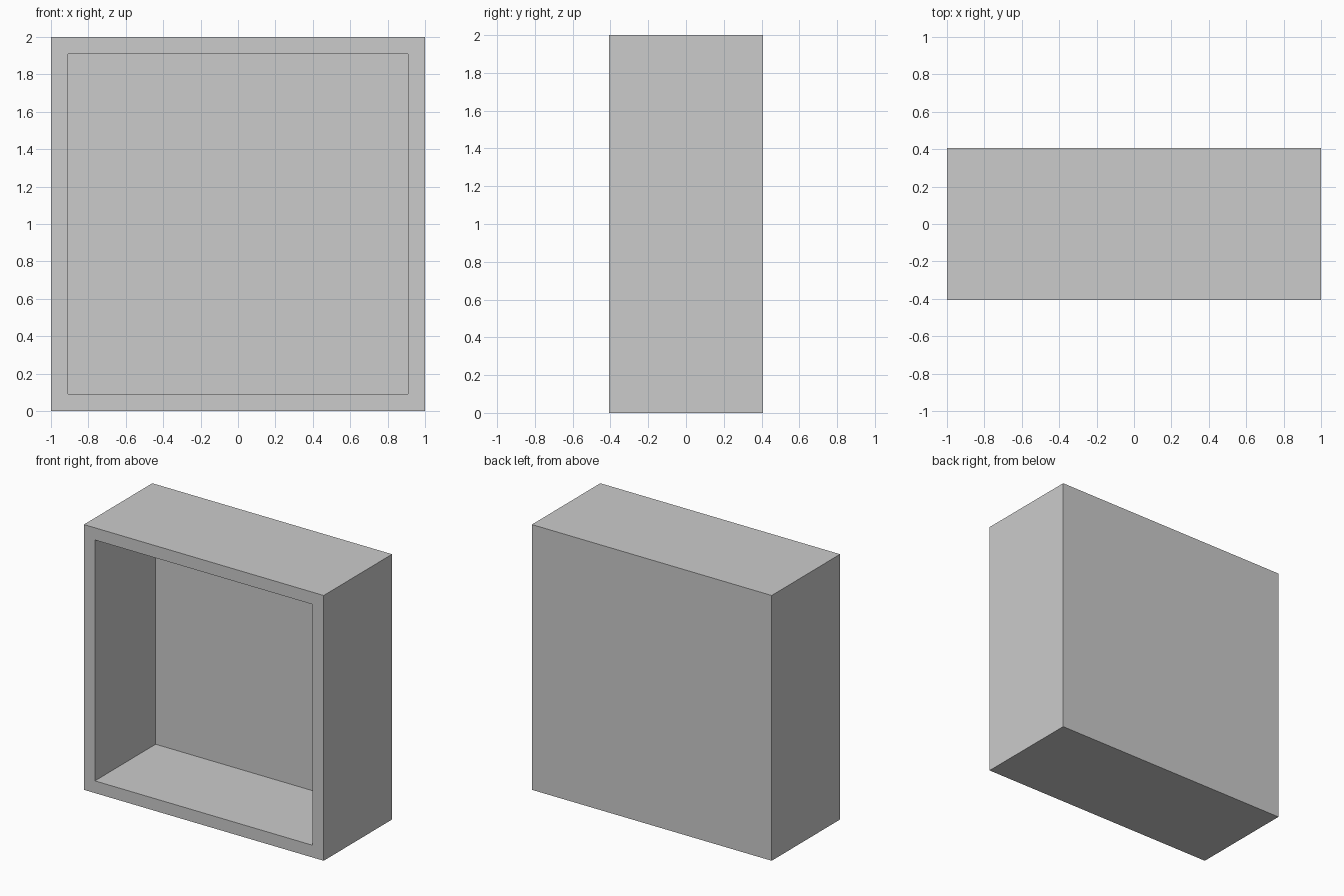
import bpy, bmesh
from mathutils import Matrix, Vector

if "Cube" in bpy.data.objects:
    bpy.data.objects.remove(bpy.data.objects["Cube"])

WIDTH, DEPTH, HEIGHT = 2.0, 0.815, 2.0
WALL = 0.092

# Solid block standing on the ground
bm = bmesh.new()
bmesh.ops.create_cube(bm, size=1.0, matrix=Matrix.Translation((0, 0, HEIGHT / 2))
                      @ Matrix.Diagonal((WIDTH, DEPTH, HEIGHT, 1)))

# Front rim, then the recess pushed back to leave a rear panel
bm.normal_update()
front = next(f for f in bm.faces if f.normal.y < -0.9)
bmesh.ops.inset_region(bm, faces=[front], thickness=WALL, use_even_offset=True)
pushed = bmesh.ops.extrude_face_region(bm, geom=[front])["geom"]
if front.is_valid:
    bmesh.ops.delete(bm, geom=[front], context='FACES_ONLY')
verts = [g for g in pushed if isinstance(g, bmesh.types.BMVert)]
bmesh.ops.translate(bm, verts=verts, vec=Vector((0, DEPTH - WALL, 0)))
bmesh.ops.recalc_face_normals(bm, faces=bm.faces)

mesh = bpy.data.meshes.new("open_box_shelf")
bm.to_mesh(mesh)
bm.free()
shelf = bpy.data.objects.new("open_box_shelf", mesh)
bpy.context.collection.objects.link(shelf)
